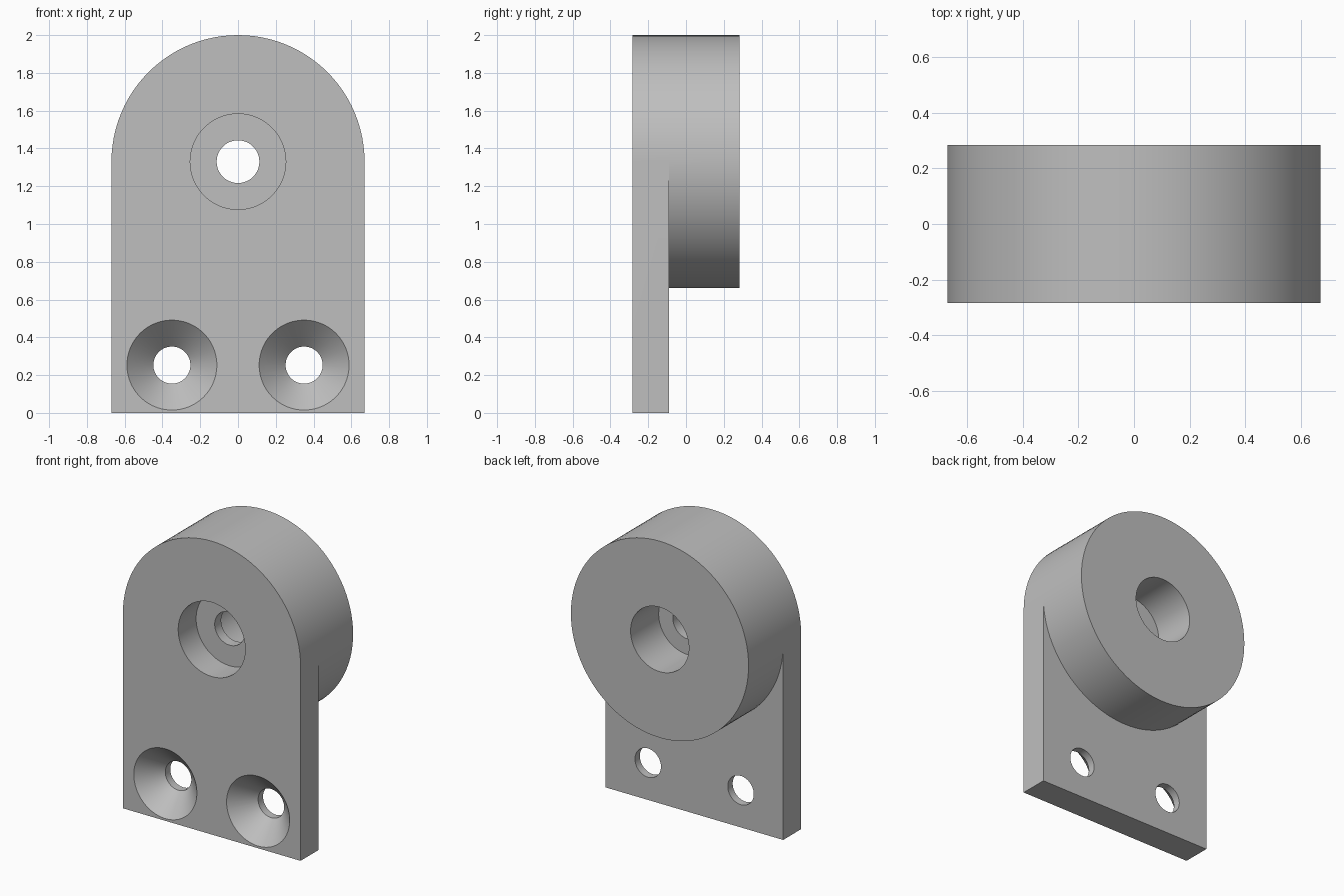
import bpy
import bmesh
from math import sin, cos, pi, radians

R, HUB_Z = 0.67, 1.33                      # hub radius and axis height
FRONT, STEP, BACK = -0.283, -0.09, 0.283   # plate front, plate back, hub back
SEG = 96

if "Cube" in bpy.data.objects:
    bpy.data.objects.remove(bpy.data.objects["Cube"])

grey = bpy.data.materials.new("plain grey")
grey.use_nodes = True
COLOR = (0.52, 0.52, 0.52, 1)
grey.diffuse_color = COLOR
grey.node_tree.nodes["Principled BSDF"].inputs["Base Color"].default_value = COLOR


def finish(name, bm):
    bmesh.ops.recalc_face_normals(bm, faces=bm.faces)
    mesh = bpy.data.meshes.new(name)
    bm.to_mesh(mesh)
    bm.free()
    mesh.materials.append(grey)
    obj = bpy.data.objects.new(name, mesh)
    bpy.context.collection.objects.link(obj)
    return obj


def revolve(name, x, z, profile):
    """Closed solid turned around a y axis from (y, radius) pairs."""
    bm = bmesh.new()
    rings = [[bm.verts.new((x + r * cos(2 * pi * i / SEG), y, z + r * sin(2 * pi * i / SEG)))
              for i in range(SEG)] for y, r in profile]
    for a, b in zip(rings, rings[1:]):
        for i in range(SEG):
            j = (i + 1) % SEG
            bm.faces.new((a[i], a[j], b[j], b[i]))
    bm.faces.new(rings[0])
    bm.faces.new(rings[-1])
    return finish(name, bm)


# Arched plate with a round hub raised from its back
bm = bmesh.new()


def arc(y, start, count):
    return [bm.verts.new((R * cos(2 * pi * i / SEG), y, HUB_Z + R * sin(2 * pi * i / SEG)))
            for i in range(start, start + count)]


def feet(y):
    return [bm.verts.new((x, y, 0)) for x in (-R, R)]


half = SEG // 2
front = arc(FRONT, 0, half + 1) + feet(FRONT)
top, low, base = arc(STEP, 0, half + 1), arc(STEP, half + 1, half - 1), feet(STEP)
outline = top + base
bm.faces.new(front)
for i in range(len(front)):
    j = (i + 1) % len(front)
    bm.faces.new((front[i], front[j], outline[j], outline[i]))
bm.faces.new([top[-1]] + low + [top[0], base[1], base[0]])
rim, end = top + low, arc(BACK, 0, SEG)
for i in range(SEG):
    j = (i + 1) % SEG
    bm.faces.new((rim[i], rim[j], end[j], end[i]))
bm.faces.new(end)
bracket = finish("bracket_body", bm)

# Stepped bore through the hub and two countersunk screw holes
cutters = [revolve("hub_bore_cutter", 0, HUB_Z,
                   [(FRONT - 0.02, 0.253), (STEP, 0.253), (STEP, 0.113),
                    (-0.02, 0.113), (-0.02, 0.22), (BACK + 0.02, 0.22)])]
for side in (-1, 1):
    cutters.append(revolve("screw_hole_cutter", side * 0.35, 0.253,
                           [(FRONT - 0.01, 0.248), (FRONT + 0.14, 0.098),
                            (STEP + 0.02, 0.098), (STEP + 0.1, 0.098)]))

bpy.context.view_layer.objects.active = bracket
for cutter in cutters:
    cutter.hide_render = True
    cut = bracket.modifiers.new("hole", 'BOOLEAN')
    cut.operation = 'DIFFERENCE'
    cut.solver = 'EXACT'
    cut.object = cutter
    bpy.ops.object.modifier_apply(modifier=cut.name)
    bpy.data.objects.remove(cutter)

bpy.ops.object.select_all(action='DESELECT')
bracket.select_set(True)
bpy.ops.object.shade_smooth_by_angle(angle=radians(30))
